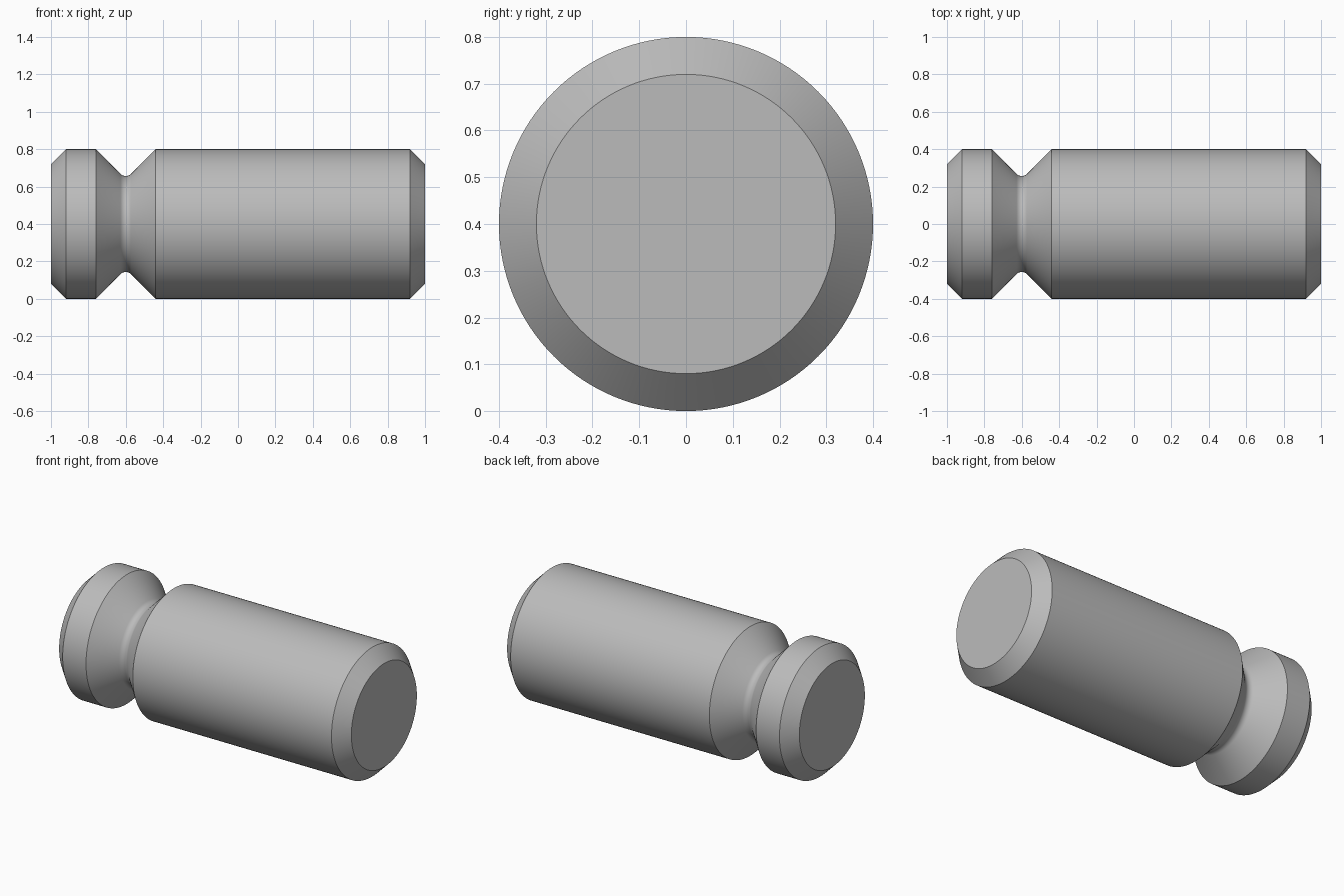
import bpy, bmesh
from math import sin, cos, pi, radians
from mathutils import Vector

if "Cube" in bpy.data.objects:
    bpy.data.objects.remove(bpy.data.objects["Cube"], do_unlink=True)

RADIUS, CHAMFER, HALF = 0.4, 0.08, 1.0
GROOVE_X, GROOVE_DEPTH, FILLET = -0.6, 0.16, 0.04
SIDES = 128

# Plain steel
steel = bpy.data.materials.new("steel_grey")
steel.use_nodes = True
colour = (0.5, 0.5, 0.5, 1)
steel.diffuse_color = colour
steel.node_tree.nodes["Principled BSDF"].inputs["Base Color"].default_value = colour

# Rounded bottom of the 45 degree V groove
centre_r = RADIUS - GROOVE_DEPTH + FILLET * 2 ** 0.5
arc = [(GROOVE_X + FILLET * sin(a), centre_r - FILLET * cos(a))
       for a in (radians(-45 + 9 * i) for i in range(11))]

# Half profile (position along x, radius), from end to end
profile = [(-HALF, 0), (-HALF, RADIUS - CHAMFER), (-HALF + CHAMFER, RADIUS),
           (GROOVE_X - GROOVE_DEPTH, RADIUS), *arc,
           (GROOVE_X + GROOVE_DEPTH, RADIUS),
           (HALF - CHAMFER, RADIUS), (HALF, RADIUS - CHAMFER), (HALF, 0)]

# Turn the profile around the x axis
bm = bmesh.new()
verts = [bm.verts.new((x, 0, r)) for x, r in profile]
edges = [bm.edges.new(pair) for pair in zip(verts, verts[1:])]
bmesh.ops.spin(bm, geom=verts + edges, cent=(0, 0, 0), axis=(1, 0, 0),
               angle=2 * pi, steps=SIDES, use_duplicate=False)
bmesh.ops.remove_doubles(bm, verts=bm.verts, dist=0.0001)
bmesh.ops.dissolve_limit(bm, angle_limit=radians(0.1), verts=bm.verts,
                         edges=bm.edges, delimit={'NORMAL'})
bmesh.ops.recalc_face_normals(bm, faces=bm.faces)
bmesh.ops.translate(bm, verts=bm.verts, vec=Vector((0, 0, RADIUS)))
mesh = bpy.data.meshes.new("grooved_pin")
bm.to_mesh(mesh)
bm.free()
mesh.materials.append(steel)

pin = bpy.data.objects.new("grooved_pin", mesh)
bpy.context.collection.objects.link(pin)

# Smooth round surfaces, crisp chamfer and groove edges
bpy.ops.object.select_all(action='DESELECT')
pin.select_set(True)
bpy.context.view_layer.objects.active = pin
bpy.ops.object.shade_smooth_by_angle(angle=radians(30))
